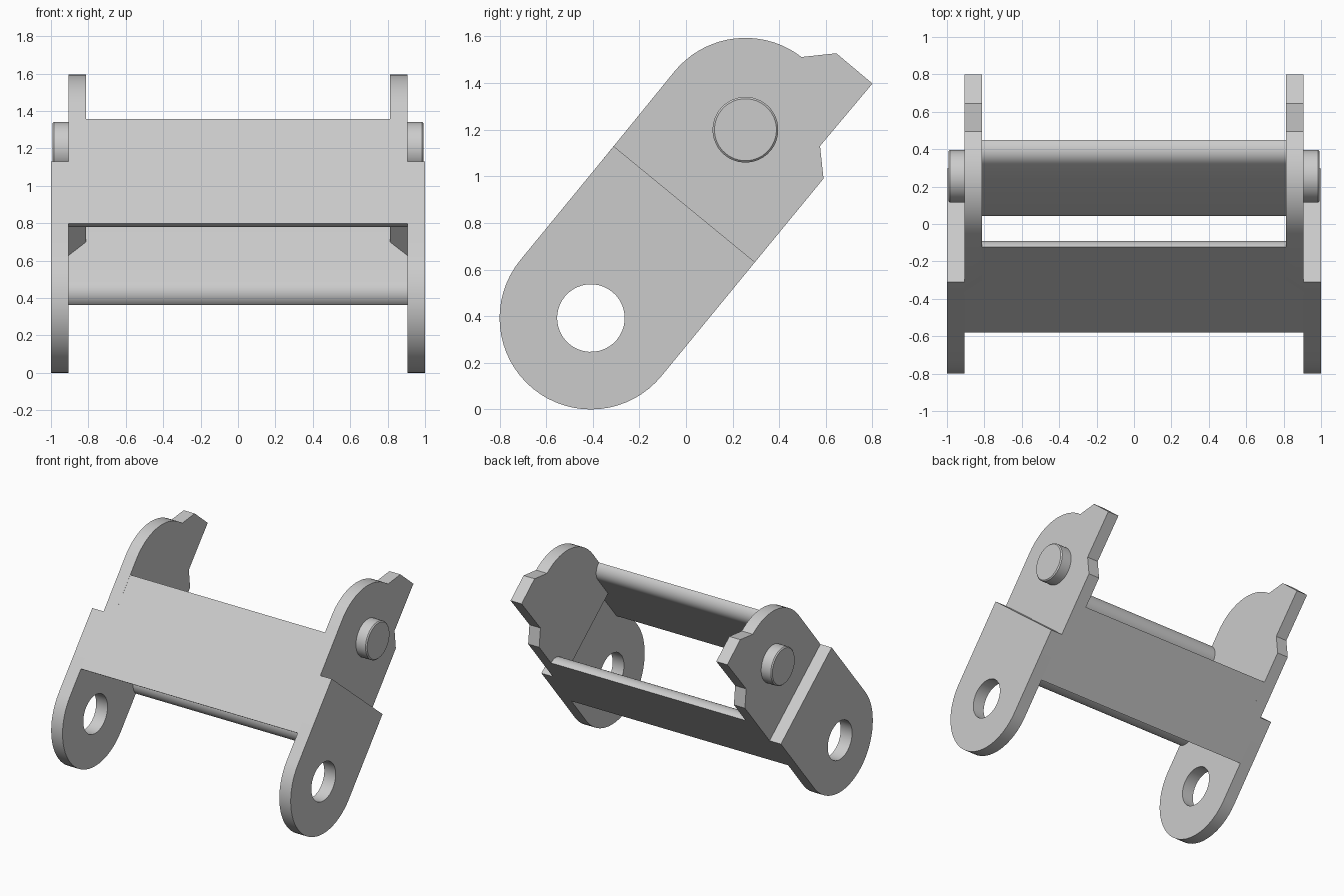
import bpy, bmesh
from math import sin, cos, pi, radians
from mathutils import Vector

if "Cube" in bpy.data.objects:
    bpy.data.objects.remove(bpy.data.objects["Cube"])

HOLE, PIN = Vector((-0.408, 0.392)), Vector((0.255, 1.2))   # (y, z) centres
D = (PIN - HOLE).normalized()        # direction along the link
N = Vector((-D.y, D.x))              # across the link, towards the front
LEN = (PIN - HOLE).length
R = 0.392                            # half width of the link
X_IN, X_MID, X_OUT = 0.813, 0.905, 1.0
STEP, CH0, CH1 = 0.632, 0.553, 0.645  # outer step, inner chamfer start and end
T = 0.09                             # cross plate thickness


def P(u, v):
    """Link coordinates (along, across) to (y, z)."""
    return HOLE + D * u + N * v


def arc(u, r, a0, a1, n):
    return [P(u + r * cos(a0 + (a1 - a0) * i / n), r * sin(a0 + (a1 - a0) * i / n))
            for i in range(n + 1)]


def finish(bm, name, mirror):
    bmesh.ops.recalc_face_normals(bm, faces=bm.faces)
    me = bpy.data.meshes.new(name)
    bm.to_mesh(me)
    bm.free()
    ob = bpy.data.objects.new(name, me)
    bpy.context.collection.objects.link(ob)
    bpy.ops.object.select_all(action='DESELECT')
    ob.select_set(True)
    bpy.context.view_layer.objects.active = ob
    bpy.ops.object.shade_smooth_by_angle(angle=radians(30))
    if mirror:
        ob.modifiers.new("Mirror", 'MIRROR').use_mirror_merge = False
    return ob


def slab(loops, x0, x1):
    """Fill an outline (with optional hole) and extrude it along x."""
    bm = bmesh.new()
    for loop in loops:
        vs = [bm.verts.new((x0, p.x, p.y)) for p in loop]
        for i, v in enumerate(vs):
            bm.edges.new((v, vs[(i + 1) % len(vs)]))
    bmesh.ops.triangle_fill(bm, edges=bm.edges[:], use_beauty=True, normal=(1, 0, 0))
    ext = bmesh.ops.extrude_face_region(bm, geom=bm.faces[:])
    new = [g for g in ext['geom'] if isinstance(g, bmesh.types.BMVert)]
    bmesh.ops.translate(bm, verts=new, vec=(x1 - x0, 0, 0))
    return bm


# Outer half of the side plates, with the pin hole
outline = [P(STEP, R)] + arc(0, R, pi / 2, 3 * pi / 2, 32) + [P(STEP, -R)]
hole = arc(0, 0.145, 0, 2 * pi, 40)[:-1]
finish(slab([outline, hole], X_MID, X_OUT), "outer_side_plate", True)

# Inner half of the side plates, with the angular tab
tab = [Vector(p) for p in ((0.645, 1.528), (0.8, 1.398), (0.575, 1.13), (0.59, 0.99))]
outline = [P(CH0, R)] + arc(LEN, 0.394, pi / 2, 0.03, 18) + tab + [P(CH0, -R)]
bm = slab([outline], X_IN, X_MID)
for v in bm.verts:                   # chamfer where it joins the outer half
    along = (Vector((v.co.y, v.co.z)) - HOLE).dot(D)
    if v.co.x < X_IN + 0.01 and along < CH0 + 0.01:
        shift = D * (CH1 - CH0)
        v.co += Vector((0, shift.x, shift.y))
finish(bm, "inner_side_plate", True)

# Pin ends with a slightly eased rim
bm = bmesh.new()
prev = None
for x, r in ((X_MID, 0.141), (0.985, 0.141), (0.993, 0.133)):
    ring = [bm.verts.new((x, p.x, p.y)) for p in arc(LEN, r, 0, 2 * pi, 40)[:-1]]
    if prev:
        for i in range(40):
            j = (i + 1) % 40
            bm.faces.new((prev[i], prev[j], ring[j], ring[i]))
    prev = ring
bm.faces.new(prev)
finish(bm, "pin_end", True)


# Cross plates: flat outside, rounded ends towards the inside
def cross_plate(name, u0, u1, side):
    n = 10
    angles = [pi / 2 * i / n for i in range(n + 1)]
    low = [(u0 + T * (1 - cos(a)), R - T * sin(a)) for a in angles]
    high = [(u1 - T * (1 - cos(a)), R - T * sin(a)) for a in reversed(angles)]
    prof = low + [(CH0, R - T), (CH1, R - T)] + high + [(CH1, R), (CH0, R)]
    bm = bmesh.new()
    pairs = []
    for u, v in prof:
        w = X_MID if u <= CH0 else X_IN
        p = P(u, v * side)
        pairs.append([bm.verts.new((s * w, p.x, p.y)) for s in (-1, 1)])
    for i, (a, b) in enumerate(pairs):
        c, d = pairs[(i + 1) % len(pairs)]
        bm.faces.new((a, b, d, c))
    finish(bm, name, False)


cross_plate("front_cross_plate", 0.205, 0.928, 1)
cross_plate("back_cross_plate", 0.283, 0.872, -1)
